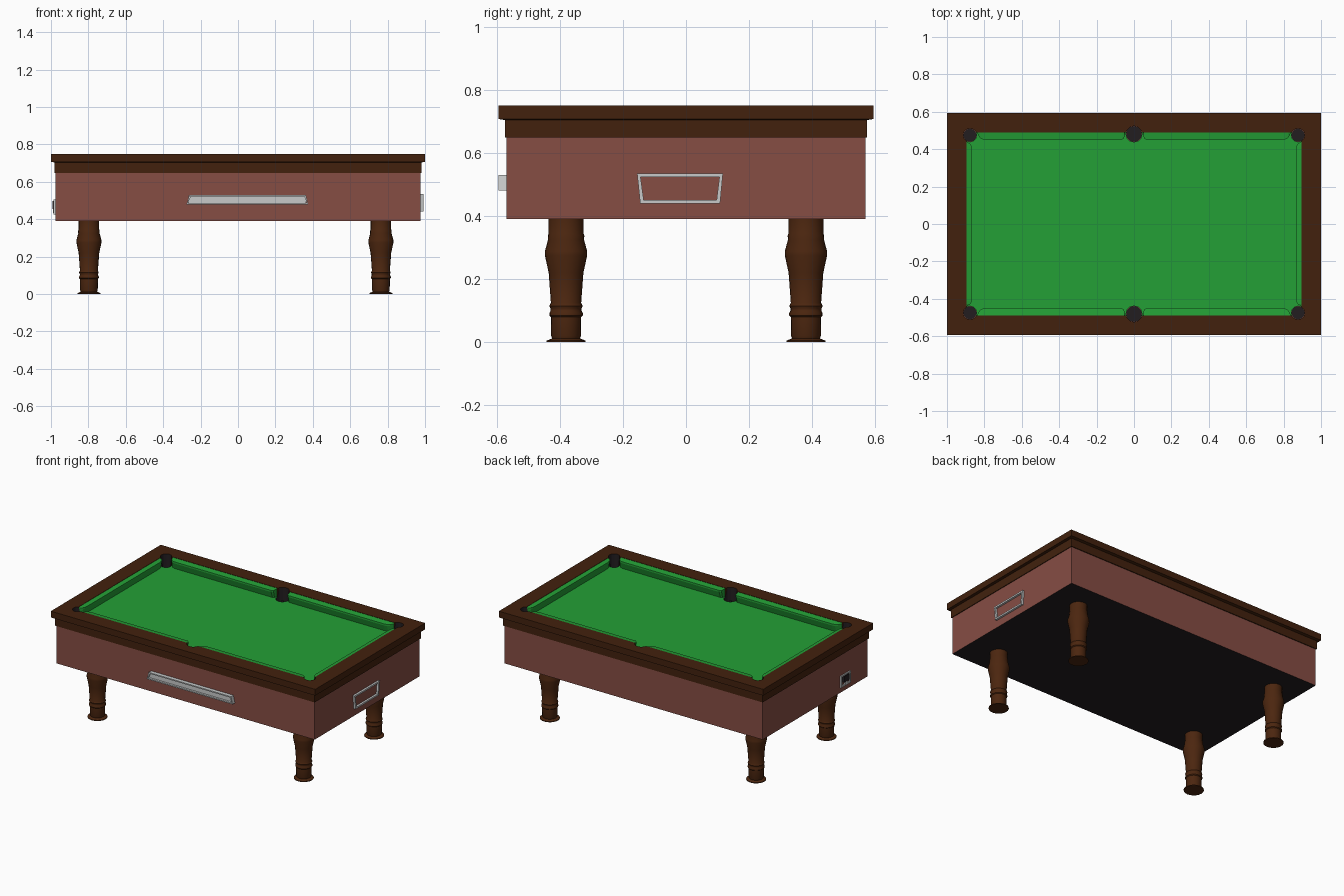
import bpy, bmesh, math
from mathutils import Vector

if "Cube" in bpy.data.objects:
    bpy.data.objects.remove(bpy.data.objects["Cube"])


def material(name, rgb):
    m = bpy.data.materials.new(name)
    lin = [((c / 255 + 0.055) / 1.055) ** 2.4 if c > 10 else c / 255 / 12.92 for c in rgb]
    m.diffuse_color = (*lin, 1)
    m.use_nodes = True
    m.node_tree.nodes["Principled BSDF"].inputs["Base Color"].default_value = m.diffuse_color
    return m


WOOD = material("dark wood", (66, 33, 13))
LEG = material("leg wood", (76, 38, 15))
PANEL = material("reddish panel", (134, 77, 68))
FELT = material("green felt", (36, 160, 54))
METAL = material("silver metal", (200, 202, 202))
BLACK = material("black", (34, 29, 32))


def finish(name, bm, mats, flip=False):
    bmesh.ops.recalc_face_normals(bm, faces=bm.faces)
    if flip:
        bmesh.ops.reverse_faces(bm, faces=bm.faces)
    me = bpy.data.meshes.new(name)
    bm.to_mesh(me)
    bm.free()
    ob = bpy.data.objects.new(name, me)
    bpy.context.collection.objects.link(ob)
    for m in mats:
        me.materials.append(m)
    return ob


def loft(name, loops, mat, closed=False, caps=(True, True), flip=False):
    """Skin a list of equal point loops; closed joins the last to the first."""
    bm = bmesh.new()
    rings = [[bm.verts.new(p) for p in lp] for lp in loops]
    n = len(rings[0])
    pairs = list(zip(rings, rings[1:])) + ([(rings[-1], rings[0])] if closed else [])
    for a, b in pairs:
        for i in range(n):
            j = (i + 1) % n
            bm.faces.new((a[i], a[j], b[j], b[i]))
    if not closed:
        if caps[0]:
            bm.faces.new(rings[0])
        if caps[1]:
            bm.faces.new(rings[-1])
    return finish(name, bm, [mat], flip)


def box(name, lo, hi, *mats):
    bm = bmesh.new()
    bmesh.ops.create_cube(bm, size=1)
    lo, hi = Vector(lo), Vector(hi)
    for v in bm.verts:
        v.co = Vector([(lo[i] + hi[i]) / 2 + v.co[i] * (hi[i] - lo[i]) for i in range(3)])
    return finish(name, bm, mats)


def rect(x, y, z):
    return [(-x, -y, z), (x, -y, z), (x, y, z), (-x, y, z)]


def circle(cx, cy, r, z, n):
    return [(cx + r * math.cos(2 * math.pi * i / n), cy + r * math.sin(2 * math.pi * i / n), z)
            for i in range(n)]


# Cabinet: reddish sides, black underside
body = box("cabinet", (-.977, -.568, .39), (.977, .568, .65), PANEL, BLACK)
for p in body.data.polygons:
    p.material_index = 1 if p.normal.z < -.5 else 0

# Wooden apron, top rail and felt bed
OX, OY, BED = .895, .49, .69
loft("apron", [rect(.982, .574, .648), rect(.982, .574, .708),
               rect(.93, .535, .708), rect(.93, .535, .648)], WOOD, closed=True)
rail = loft("top_rail", [rect(1, .594, .707), rect(1, .594, .75),
                         rect(OX, OY, .75), rect(OX, OY, BED)], WOOD, closed=True)
bed = box("felt_bed", (-.93, -.535, .652), (.93, .535, BED), FELT)

# Pockets: cut through bed and rail, then lined with black cups
pockets = [(sx * .877, sy * .475, .036) for sx in (-1, 1) for sy in (-1, 1)]
pockets += [(0, sy * .481, .043) for sy in (-1, 1)]
cutters = []
for i, (cx, cy, r) in enumerate(pockets):
    cut = loft("pocket_cutter", [circle(cx, cy, r, .6, 12), circle(cx, cy, r, .8, 12)], BLACK)
    cut.hide_render = True
    cutters.append(cut)
    for target in (rail, bed):
        mod = target.modifiers.new("pocket", 'BOOLEAN')
        mod.operation, mod.object, mod.solver = 'DIFFERENCE', cut, 'EXACT'
    rim = [(x, y, BED if abs(x) < OX - .003 and abs(y) < OY - .003 else .7495)
           for x, y, _ in circle(cx, cy, r - .001, 0, 12)]
    loft("pocket_cup", [circle(cx, cy, r - .001, .656, 12), rim], BLACK,
         caps=(True, False), flip=True)
bpy.context.view_layer.update()
deps = bpy.context.evaluated_depsgraph_get()
cut_meshes = [(o, bpy.data.meshes.new_from_object(o.evaluated_get(deps))) for o in (rail, bed)]
for o, me in cut_meshes:
    o.modifiers.clear()
    o.data = me
    for idx, m in enumerate([WOOD if o is rail else FELT]):
        me.materials.clear()
        me.materials.append(m)
    for p in me.polygons:
        p.material_index = 0
for c in cutters:
    bpy.data.objects.remove(c)

# Cushions: undercut section swept along the rail with rounded ends
CORNER = [(0, .1), (.012, .7), (.028, .93), (.05, 1)]
MIDDLE = [(0, .1), (.005, .75), (.016, 1)]


def cushion(name, u0, u1, end0, end1, back, depth, place):
    stations = [(u0 + o, k) for o, k in end0] + [(u1 - o, k) for o, k in reversed(end1)]
    loops = []
    for u, k in stations:
        nose = back - depth * k
        foot = nose + .014 * k
        sec = [(back, .748), (nose, .743), (nose, .732), (foot, BED - .002), (back, BED - .002)]
        loops.append([place(u, d, z) for d, z in sec])
    loft(name, loops, FELT)


for s in (-1, 1):
    for t in (-1, 1):
        cushion("long_cushion", -.838, -.048, CORNER, MIDDLE, OY, .04,
                lambda u, d, z: (t * u, s * d, z))
    cushion("end_cushion", -.44, .44, CORNER, CORNER, OX, .03,
            lambda u, d, z: (s * d, u, z))

# Turned legs
PROFILE = [(.055, .392), (.055, .345), (.058, .338), (.057, .325), (.067, .288), (.067, .275),
           (.055, .22), (.048, .125), (.053, .115), (.049, .107), (.049, .1), (.053, .092),
           (.053, .085), (.048, .08), (.047, .02), (.044, .012), (.062, .005), (.062, 0)]
for lx in (-.797, .764):
    for ly in (-.38, .38):
        leg = loft("leg", [circle(lx, ly, r, z, 20) for r, z in PROFILE], LEG)
        bpy.ops.object.select_all(action='DESELECT')
        leg.select_set(True)
        bpy.context.view_layer.objects.active = leg
        bpy.ops.object.shade_smooth_by_angle(angle=math.radians(35))


def plate_frame(name, corners, w, place, d0, d1):
    """Trapezoid frame: corners (a, b) moved inward by w, between depths d0 and d1."""
    ca = sum(a for a, b in corners) / 4
    cb = sum(b for a, b in corners) / 4
    inner = [(a - math.copysign(w, a - ca), b - math.copysign(w, b - cb)) for a, b in corners]
    loft(name, [[place(a, b, d) for a, b in c] for c, d in
                ((corners, d0), (corners, d1), (inner, d1), (inner, d0))], METAL, closed=True)


# Front ball tray: silver rim with a recessed panel
plate_frame("ball_tray_rim", [(-.275, .48), (.375, .48), (.363, .53), (-.26, .53)], .008,
            lambda a, b, d: (a, d, b), -.566, -.594)
box("ball_tray_panel", (-.264, -.58, .484), (.364, -.566, .526), METAL)

# Right-hand end: silver window frame
plate_frame("end_frame", [(-.145, .44), (.108, .44), (.117, .535), (-.155, .535)], .011,
            lambda a, b, d: (d, a, b), .975, .991)

# Left-hand end: coin slide
plate_frame("coin_frame", [(-.375, .425), (-.27, .425), (-.27, .505), (-.375, .505)], .01,
            lambda a, b, d: (d, a, b), -.975, -.986)
box("coin_slide", (-.992, -.35, .455), (-.975, -.295, .497), BLACK)
box("coin_slide_bar", (-.99, -.335, .433), (-.975, -.31, .458), METAL)
